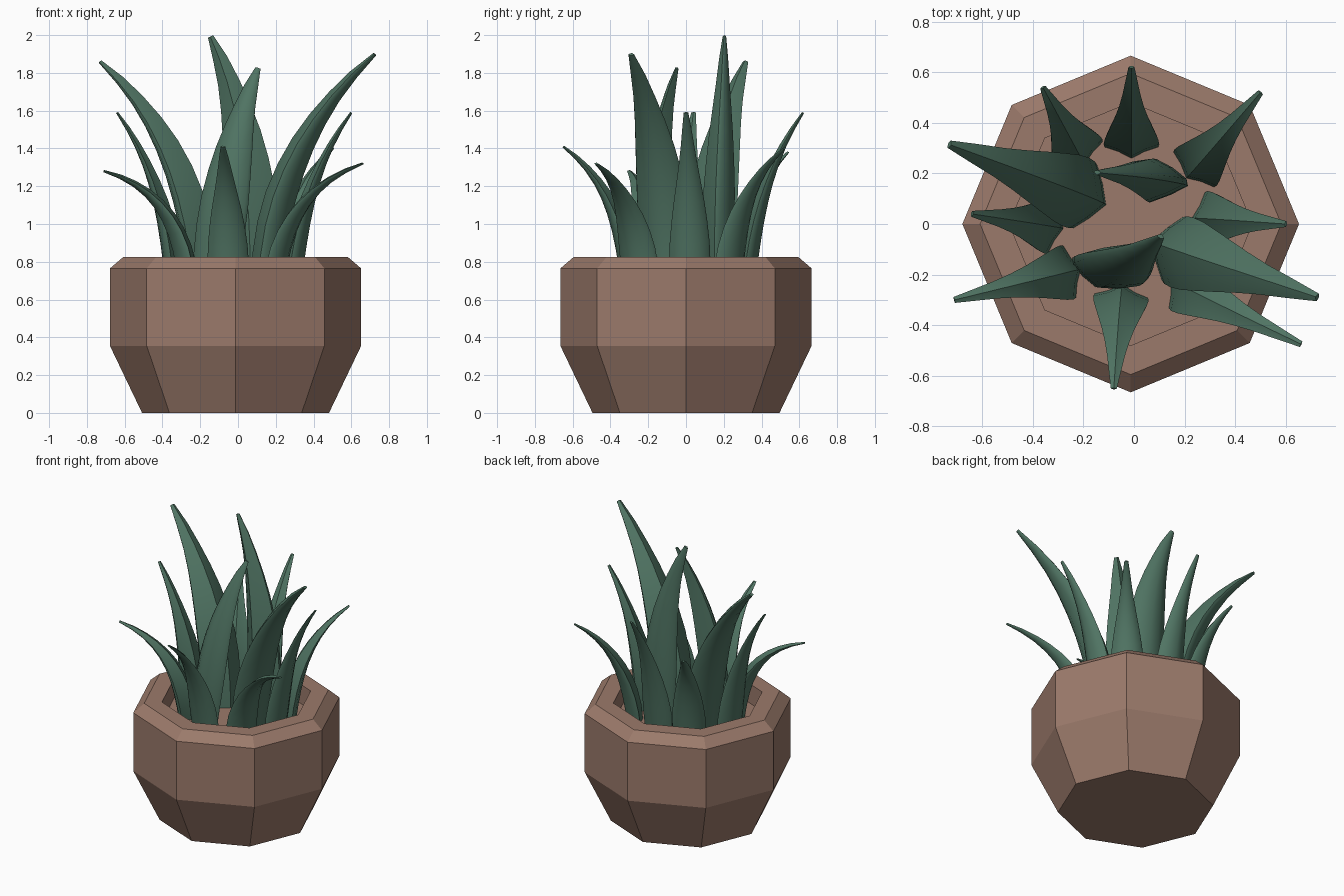
import bpy, math
from mathutils import Vector

if "Cube" in bpy.data.objects:
    bpy.data.objects.remove(bpy.data.objects["Cube"])


def material(name, rgb):
    m = bpy.data.materials.new(name)
    m.diffuse_color = (*rgb, 1)
    m.use_nodes = True
    m.node_tree.nodes["Principled BSDF"].inputs["Base Color"].default_value = m.diffuse_color
    return m


def make_object(name, verts, faces, mat):
    me = bpy.data.meshes.new(name)
    me.from_pydata(verts, [], faces)
    me.materials.append(mat)
    ob = bpy.data.objects.new(name, me)
    bpy.context.collection.objects.link(ob)
    return ob


def skin(name, rings, mat):
    """Bridge equal closed rings and cap both ends."""
    n = len(rings[0])
    verts = [v for r in rings for v in r]
    faces = [(i * n + j, i * n + (j + 1) % n, (i + 1) * n + (j + 1) % n, (i + 1) * n + j)
             for i in range(len(rings) - 1) for j in range(n)]
    faces.append(tuple(reversed(range(n))))
    faces.append(tuple(range(len(verts) - n, len(verts))))
    return make_object(name, verts, faces, mat)


clay = material("clay", (0.33, 0.195, 0.147))
green = material("leaf_green", (0.08, 0.175, 0.125))

# Octagonal pot: outer wall, chamfered rim, inner wall and soil floor
profile = [(0.495, 0), (0.665, 0.355), (0.665, 0.765), (0.595, 0.825), (0.48, 0.825), (0.48, 0.69)]
skin("pot", [[(-0.013 + r * math.cos(k * math.pi / 4), r * math.sin(k * math.pi / 4), z)
              for k in range(8)] for r, z in profile], clay)

# Thick leaf section: x across the blade, y towards its outer (back) side
BACK = [(1, -0.08), (0.93, 0.1), (0.5, 0.34), (0, 0.5), (-0.5, 0.34), (-0.93, 0.1), (-1, -0.08)]
BROAD_SECTION = BACK + [(-0.55, -0.42), (0, -0.74), (0.55, -0.42)]
SLIM_SECTION = BACK + [(-0.5, -0.24), (0, -0.5), (0.5, -0.24)]
BROAD = [0.9, 0.97, 1.0, 0.97, 0.87, 0.74, 0.58, 0.42, 0.28, 0.11]
SLIM = [0.95, 1.0, 0.96, 0.86, 0.73, 0.58, 0.44, 0.32, 0.22, 0.11]
BASE_Z = 0.67


def leaf(name, base, ctrl, tip, half, facing=None):
    p0, p1, p2 = Vector((*base, BASE_Z)), Vector(ctrl), Vector(tip)
    out = p2 - p0
    if facing is not None:
        out = Vector((math.cos(math.radians(facing)), math.sin(math.radians(facing)), 0))
    out.z = 0
    out.normalize()
    broad = half > 0.12
    widths = BROAD if broad else SLIM
    section = BROAD_SECTION if broad else SLIM_SECTION
    rings = []
    for i, w in enumerate(widths):
        t = i / (len(widths) - 1)
        p = p0 * (1 - t) ** 2 + p1 * 2 * t * (1 - t) + p2 * t * t
        tan = ((p1 - p0) * (1 - t) + (p2 - p1) * t).normalized()
        n = (out - tan * out.dot(tan)).normalized()
        u = n.cross(tan)
        rings.append([p + (u * a + n * b) * half * w for a, b in section])
    ob = skin(name, rings, green)
    bpy.ops.object.select_all(action='DESELECT')
    ob.select_set(True)
    bpy.context.view_layer.objects.active = ob
    bpy.ops.object.mode_set(mode='EDIT')
    bpy.ops.mesh.select_all(action='SELECT')
    bpy.ops.mesh.normals_make_consistent(inside=False)
    bpy.ops.object.mode_set(mode='OBJECT')
    bpy.ops.object.shade_smooth_by_angle(angle=math.radians(50))


# Tall inner leaves
leaf("tall_leaf_left", (-0.20, 0.11), (-0.24, 0.14, 1.42), (-0.73, 0.315, 1.857), 0.145)
leaf("tall_leaf_right", (0.16, -0.10), (0.20, -0.12, 1.42), (0.725, -0.29, 1.897), 0.145)
leaf("tall_leaf_back", (0.08, 0.18), (0.10, 0.20, 1.48), (-0.145, 0.205, 1.993), 0.14, 80)
leaf("tall_leaf_front", (-0.13, -0.19), (-0.06, -0.19, 1.42), (0.105, -0.05, 1.825), 0.14, -112)

# Medium leaves of the outer ring
leaf("medium_leaf_left", (-0.33, -0.01), (-0.37, 0.0, 1.22), (-0.64, 0.04, 1.59), 0.11)
leaf("medium_leaf_right", (0.28, 0.02), (0.33, 0.02, 1.22), (0.60, 0.0, 1.59), 0.11)
leaf("medium_leaf_back", (-0.01, 0.31), (-0.01, 0.36, 1.22), (-0.01, 0.62, 1.59), 0.11)

# Short arching leaves of the outer ring
leaf("short_leaf_front", (-0.05, -0.29), (-0.06, -0.33, 1.18), (-0.08, -0.65, 1.41), 0.11)
leaf("short_leaf_front_left", (-0.26, -0.19), (-0.30, -0.20, 1.17), (-0.71, -0.30, 1.28), 0.11)
leaf("short_leaf_front_right", (0.19, -0.24), (0.23, -0.27, 1.17), (0.66, -0.475, 1.32), 0.11)
leaf("short_leaf_back_right", (0.24, 0.22), (0.27, 0.25, 1.18), (0.50, 0.52, 1.40), 0.11)
leaf("short_leaf_back_left", (-0.22, 0.28), (-0.24, 0.32, 1.18), (-0.36, 0.54, 1.38), 0.11)
